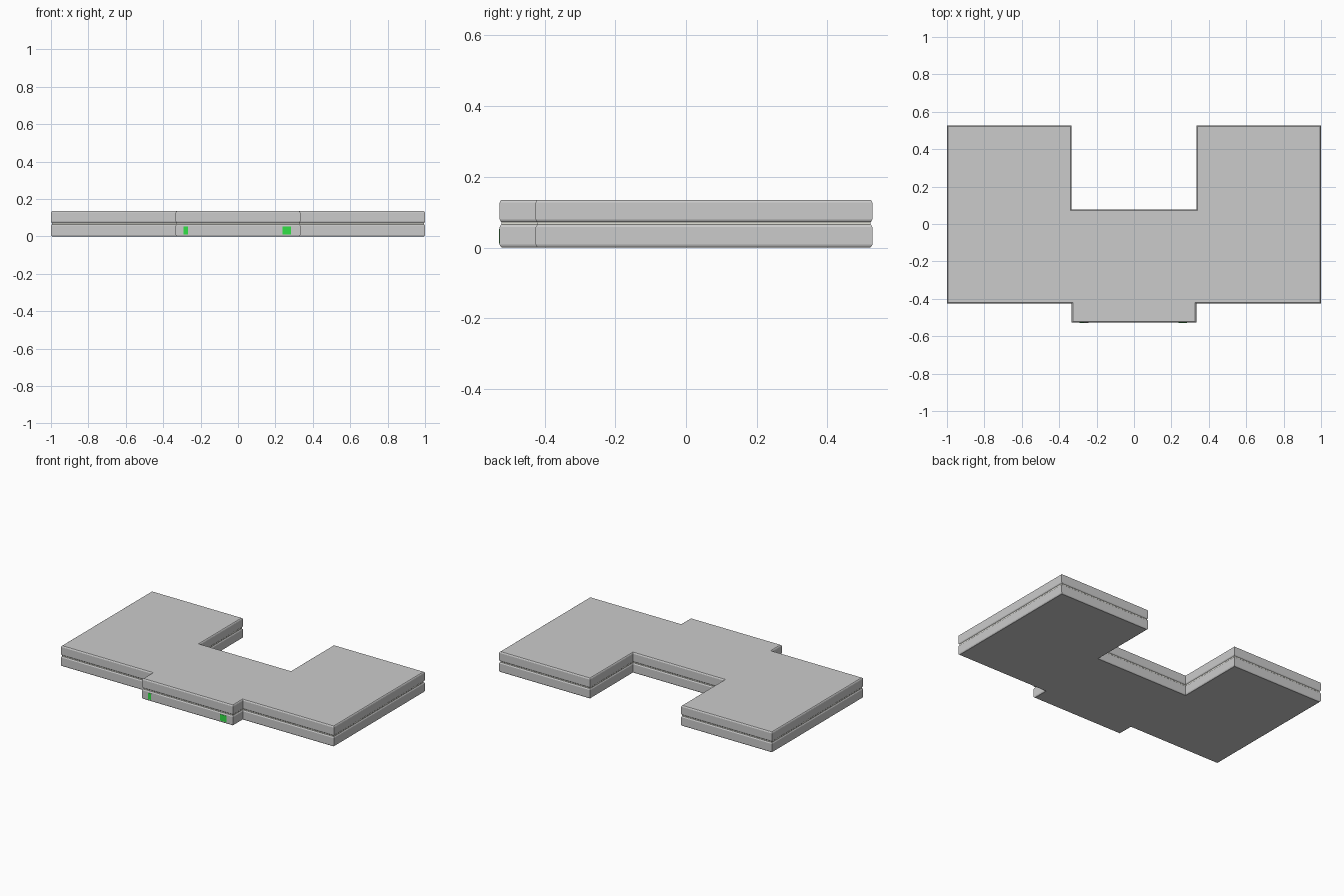
import bpy, bmesh
from mathutils import Vector

if "Cube" in bpy.data.objects:
    bpy.data.objects.remove(bpy.data.objects["Cube"])

# Symmetric outline: right half, front to back, mirrored for the left half
HALF = [(0.333, -0.527), (0.333, -0.425), (1.0, -0.425),
        (1.0, 0.527), (0.333, 0.527), (0.333, 0.077)]
OUTLINE = HALF + [(-x, y) for x, y in reversed(HALF)]


def material(name, color):
    m = bpy.data.materials.new(name)
    m.diffuse_color = color
    m.use_nodes = True
    m.node_tree.nodes["Principled BSDF"].inputs["Base Color"].default_value = m.diffuse_color
    return m


def inset(points, d):
    """Offset a counter-clockwise right-angled outline inward by d."""
    result, n = [], len(points)
    for i in range(n):
        p = Vector(points[i])
        a = (p - Vector(points[i - 1])).normalized()
        b = (Vector(points[(i + 1) % n]) - p).normalized()
        result.append(p + d * (Vector((-a.y, a.x)) + Vector((-b.y, b.x))))
    return result


def make_object(name, bm, mat=None):
    mesh = bpy.data.meshes.new(name)
    bm.to_mesh(mesh)
    bm.free()
    ob = bpy.data.objects.new(name, mesh)
    bpy.context.collection.objects.link(ob)
    if mat:
        mesh.materials.append(mat)
    return ob


def shell(name, levels, cap_bottom=False, cap_top=False, mat=None):
    """Stack inset outlines at (z, inset) levels into a wall."""
    bm = bmesh.new()
    rings = [[bm.verts.new((p.x, p.y, z)) for p in inset(OUTLINE, d)]
             for z, d in levels]
    n = len(OUTLINE)
    for lo, hi in zip(rings, rings[1:]):
        for i in range(n):
            j = (i + 1) % n
            bm.faces.new((lo[i], lo[j], hi[j], hi[i]))
    if cap_bottom:
        bm.faces.new(rings[0][::-1])
    if cap_top:
        bm.faces.new(rings[-1])
    return make_object(name, bm, mat)


def box(name, x0, x1, z0, z1, y0, y1, mat=None):
    bm = bmesh.new()
    bmesh.ops.create_cube(bm, size=1)
    for v in bm.verts:
        v.co = (x1 if v.co.x > 0 else x0,
                y1 if v.co.y > 0 else y0,
                z1 if v.co.z > 0 else z0)
    return make_object(name, bm, mat)


green = material("green", (0.03, 0.75, 0.06, 1))
pale = material("pale_seam", (0.75, 0.75, 0.68, 1))

# Two bevelled slabs joined by a recessed pale seam
shell("lower_slab", [(0, 0.006), (0.003, 0.002), (0.008, 0), (0.058, 0),
                     (0.062, 0.002), (0.065, 0.005)], cap_bottom=True)
shell("seam_band", [(0.065, 0.005), (0.072, 0.005)], mat=pale)
shell("upper_slab", [(0.072, 0.005), (0.075, 0.002), (0.079, 0), (0.127, 0),
                     (0.132, 0.002), (0.135, 0.006)], cap_top=True)

# Front panels: one half green, one fully green
box("left_panel_green", -0.291, -0.267, 0.011, 0.053, -0.5285, -0.524, green)
box("left_panel_grey", -0.267, -0.243, 0.011, 0.053, -0.5285, -0.524)
box("right_panel_green", 0.239, 0.284, 0.011, 0.053, -0.5285, -0.524, green)
